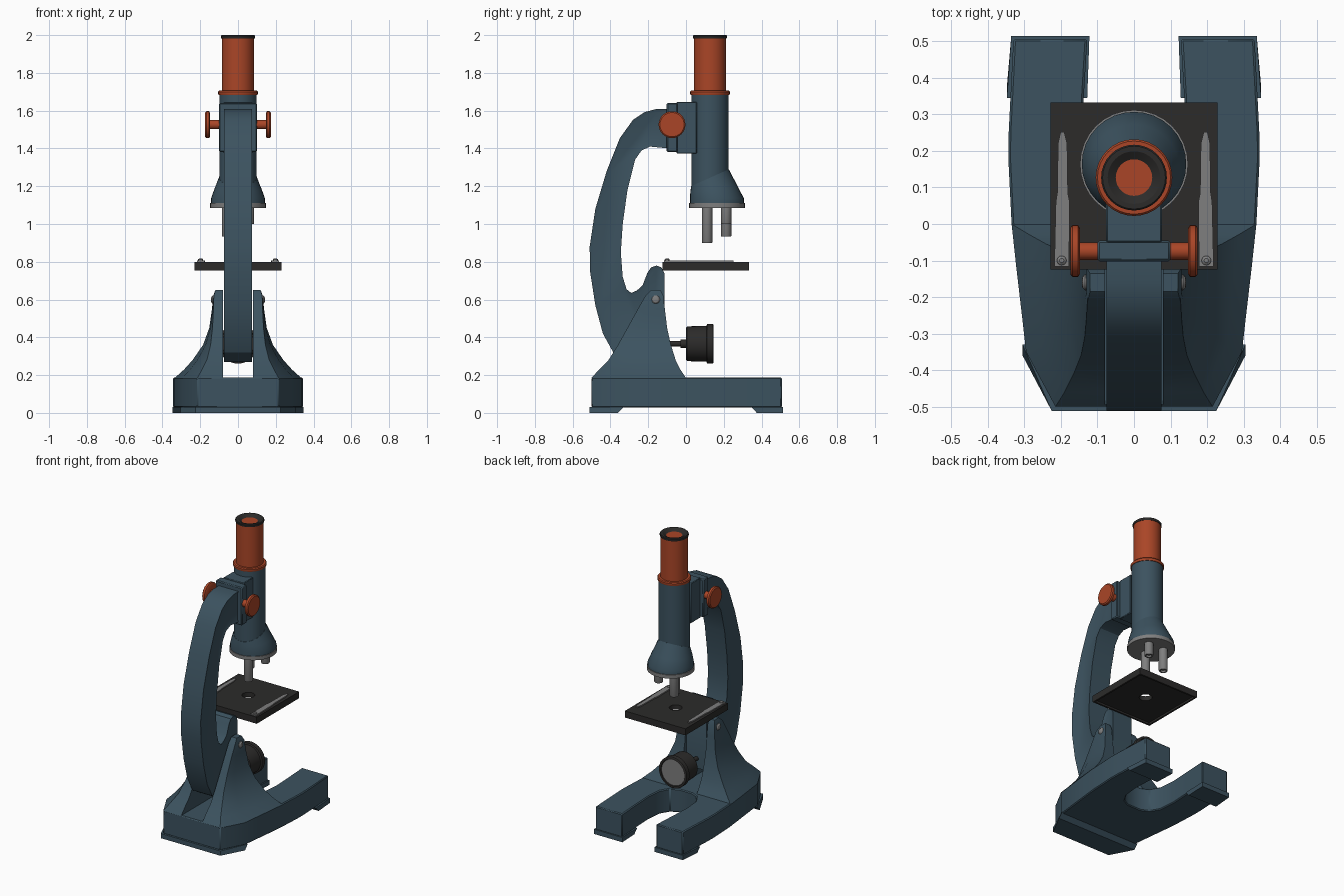
import bpy, bmesh, math
from mathutils import Vector

if "Cube" in bpy.data.objects:
    bpy.data.objects.remove(bpy.data.objects["Cube"])


def material(name, rgb):
    m = bpy.data.materials.new(name)
    m.diffuse_color = (*rgb, 1)
    m.use_nodes = True
    m.node_tree.nodes["Principled BSDF"].inputs["Base Color"].default_value = m.diffuse_color
    return m


BLUE = material("blue_grey_paint", (0.045, 0.085, 0.115))
ORANGE = material("orange_plastic", (0.40, 0.06, 0.02))
BLACK = material("black_plastic", (0.025, 0.024, 0.023))
GREY = material("grey_metal", (0.21, 0.21, 0.21))


def finish(bm, name, mat, bevel=0):
    bmesh.ops.recalc_face_normals(bm, faces=bm.faces)
    me = bpy.data.meshes.new(name)
    bm.to_mesh(me)
    bm.free()
    me.materials.append(mat)
    me.shade_smooth()
    me.set_sharp_from_angle(angle=math.radians(30))
    ob = bpy.data.objects.new(name, me)
    bpy.context.collection.objects.link(ob)
    if bevel:
        mod = ob.modifiers.new("soft_edges", 'BEVEL')
        mod.width, mod.segments, mod.limit_method = bevel, 1, 'ANGLE'
    return ob


def loft_bm(rings, loop=False):
    """Skin equal-length rings of points; cap the ends unless looped."""
    bm = bmesh.new()
    vs = [[bm.verts.new(p) for p in r] for r in rings]
    n = len(vs[0])
    pairs = list(zip(vs, vs[1:])) + ([(vs[-1], vs[0])] if loop else [])
    for a, b in pairs:
        for i in range(n):
            j = (i + 1) % n
            bm.faces.new((a[i], a[j], b[j], b[i]))
    if not loop:
        bm.faces.new(vs[0])
        bm.faces.new(vs[-1])
    return bm


def loft(name, rings, mat, loop=False, bevel=0):
    return finish(loft_bm(rings, loop), name, mat, bevel)


def lathe(name, centre, axis, profile, mat, n=32):
    """Turned part: profile is (radius, distance along axis)."""
    rings = []
    q = Vector((0, 0, 1)).rotation_difference(Vector(axis))
    for r, d in profile:
        rings.append([Vector(centre) + q @ Vector((r * math.cos(i * math.tau / n),
                      r * math.sin(i * math.tau / n), d)) for i in range(n)])
    return loft(name, rings, mat)


def box(name, x, y, z, mat, bevel=0):
    ring = [(-x, y[0]), (x, y[0]), (x, y[1]), (-x, y[1])]
    return loft(name, [[(*p, h) for p in ring] for h in z], mat, bevel=bevel)


# horseshoe base
half = [(0.215, -0.50), (0.295, -0.35), (0.322, -0.12), (0.335, 0.0), (0.344, 0.18),
        (0.343, 0.25), (0.33, 0.507), (0.128, 0.507), (0.138, 0.34), (0.145, 0.2),
        (0.135, 0.09), (0.10, 0.03), (0.05, 0.005)]
outline = half + [(-x, y) for x, y in reversed(half)]
loft("base", [[(x, y, z) for x, y in outline] for z in (0.028, 0.188)], BLUE, bevel=0.006)

# base pads
loft("rear_pad", [[(-.225, -.512, z), (.225, -.512, z), (.305, e, z), (-.305, e, z)]
                  for z, e in ((0, -.36), (.032, -.33))], BLUE)
for s, side in ((1, "right"), (-1, "left")):
    loft(side + "_front_pad", [[(s * .122, .514, z), (s * .336, .514, z),
                                (s * .348, e, z), (s * .128, e, z)]
                               for z, e in ((0, .375), (.032, .345))], BLUE)

    # flared column: (z, back y, front y, back x, front x)
    rings = []
    for z, yb, yf, xb, xf in [(.185, -.5, 0, .215, .335), (.23, -.46, -.03, .19, .285),
                              (.28, -.41, -.055, .165, .24), (.36, -.36, -.08, .145, .185),
                              (.45, -.31, -.10, .135, .152), (.55, -.255, -.112, .13, .138),
                              (.62, -.215, -.12, .128, .131), (.65, -.185, -.135, .12, .12)]:
        pts = [(.08, yb), (xb, yb), (xb + (xf - xb) * .67, yb + (yf - yb) * .3),
               (xf, yf), (.08, yf)]
        rings.append([(s * x, y, z) for x, y in pts])
    loft(side + "_column", rings, BLUE)
    lathe(side + "_pivot_screw", (s * .12, -.16, .60), (s, 0, 0),
          [(.022, 0), (.022, .014), (.015, .021), (.005, .023)], GREY, 16)

    # focus knob with its shaft
    lathe(side + "_focus_knob", (0, -.074, 1.526), (s, 0, 0),
          [(.024, .06), (.024, .148), (.062, .148), (.071, .153), (.071, .168),
           (.064, .174)], ORANGE)

    # stage clip and its screw
    clip = [(.178, -.117), (.218, -.117), (.214, .06), (.210, .085), (.208, .22),
            (.201, .252), (.191, .252), (.183, .22), (.181, .085), (.176, .06)]
    loft(side + "_stage_clip", [[(s * x, y, z) for x, y in clip] for z in (.798, .808)], GREY)
    lathe(side + "_clip_screw", (s * .198, -.1, .805), (0, 0, 1),
          [(.013, 0), (.013, .008), (.006, .013)], GREY, 16)

# curved arm with sunken side panels
arm = [(-.09, 1.61), (-.16, 1.608), (-.22, 1.592), (-.28, 1.552), (-.35, 1.455), (-.42, 1.28),
       (-.48, 1.08), (-.51, .88), (-.508, .75), (-.48, .57), (-.44, .42), (-.385, .32),
       (-.30, .27), (-.18, .27), (-.115, .30), (-.115, .74), (-.13, .77), (-.155, .78),
       (-.185, .77), (-.205, .74), (-.23, .675), (-.26, .648), (-.29, .635), (-.315, .655),
       (-.335, .72), (-.345, .85), (-.335, 1.0), (-.31, 1.18), (-.27, 1.34), (-.235, 1.39),
       (-.19, 1.41), (-.09, 1.40)]
bm = loft_bm([[(x, y, z) for y, z in arm] for x in (-.075, .075)])
bmesh.ops.recalc_face_normals(bm, faces=bm.faces)
for f in [f for f in bm.faces if len(f.verts) > 4]:
    bmesh.ops.inset_region(bm, faces=[f], thickness=.018, depth=-.006)
finish(bm, "arm", BLUE)

# focus block joining arm and tube
box("focus_block_rear", .10, (-.102, -.045), (1.38, 1.64), BLUE, .006)
box("focus_block_front", .076, (-.05, .057), (1.372, 1.646), BLUE, .004)

# body tube and offset nosepiece cone
TY = .127
lathe("body_tube", (0, TY, 0), (0, 0, 1), [(.099, 1.2), (.099, 1.687)], BLUE)
rings = []
for r, cy, z, tilt in ((.1, TY, 1.245, .045), (.125, .148, 1.185, .015),
                       (.143, .164, 1.135, 0), (.143, .164, 1.105, 0)):
    rings.append([(r * math.cos(a), cy + r * math.sin(a), z + tilt * math.sin(a))
                  for a in (i * math.tau / 32 for i in range(32))])
loft("nosepiece_cone", rings, BLUE)
lathe("nosepiece_disc", (0, .164, 0), (0, 0, 1), [(.148, 1.086), (.148, 1.111)], GREY)

# three objective lenses
for name, ang, low in (("long", -90, .90), ("medium", 150, .935), ("short", 30, 1.0)):
    a = math.radians(ang)
    lathe(name + "_objective", (.067 * math.cos(a), .179 + .067 * math.sin(a), 0), (0, 0, 1),
          [(.015, low + .012), (.018, low), (.026, low), (.028, low + .004), (.028, 1.09)],
          GREY, 20)

# eyepiece tube, collar and hollow cap
lathe("eyepiece_tube", (0, TY, 0), (0, 0, 1),
      [(.103, 1.684), (.105, 1.69), (.105, 1.7), (.1, 1.706), (.085, 1.706), (.085, 1.985)],
      ORANGE)
lathe("eyepiece_cap", (0, TY, 0), (0, 0, 1),
      [(.088, 1.982), (.09, 1.986), (.09, 1.996), (.086, 2.0), (.072, 2.0), (.05, 1.985),
       (.035, 1.975), (.014, 1.972)], BLACK)

# square stage with round hole and hollow underside
def square(h, z):
    pts = []
    for i in range(32):
        c, s = math.cos(i * math.tau / 32), math.sin(i * math.tau / 32)
        m = h / max(abs(c), abs(s))
        pts.append((c * m, .104 + s * m, z))
    return pts


def hole(z):
    return [(.04 * math.cos(i * math.tau / 32), .112 + .04 * math.sin(i * math.tau / 32), z)
            for i in range(32)]


loft("stage", [square(.229, .80), square(.229, .755), square(.217, .755), square(.217, .768),
               hole(.768), hole(.80)], BLACK, loop=True)

# mirror housing, stalk and glass
MC = (0, 0, .366)
lathe("mirror_stalk", MC, (0, 1, 0), [(.014, -.12), (.014, -.03), (.022, -.03), (.022, .01)],
      BLACK, 16)
lathe("mirror_housing", MC, (0, 1, 0),
      [(.085, 0), (.092, .006), (.095, .108), (.105, .112), (.105, .142), (.1, .145),
       (.09, .145), (.088, .136)], BLACK)
lathe("mirror_glass", MC, (0, 1, 0), [(.087, .13), (.087, .14)], GREY)
